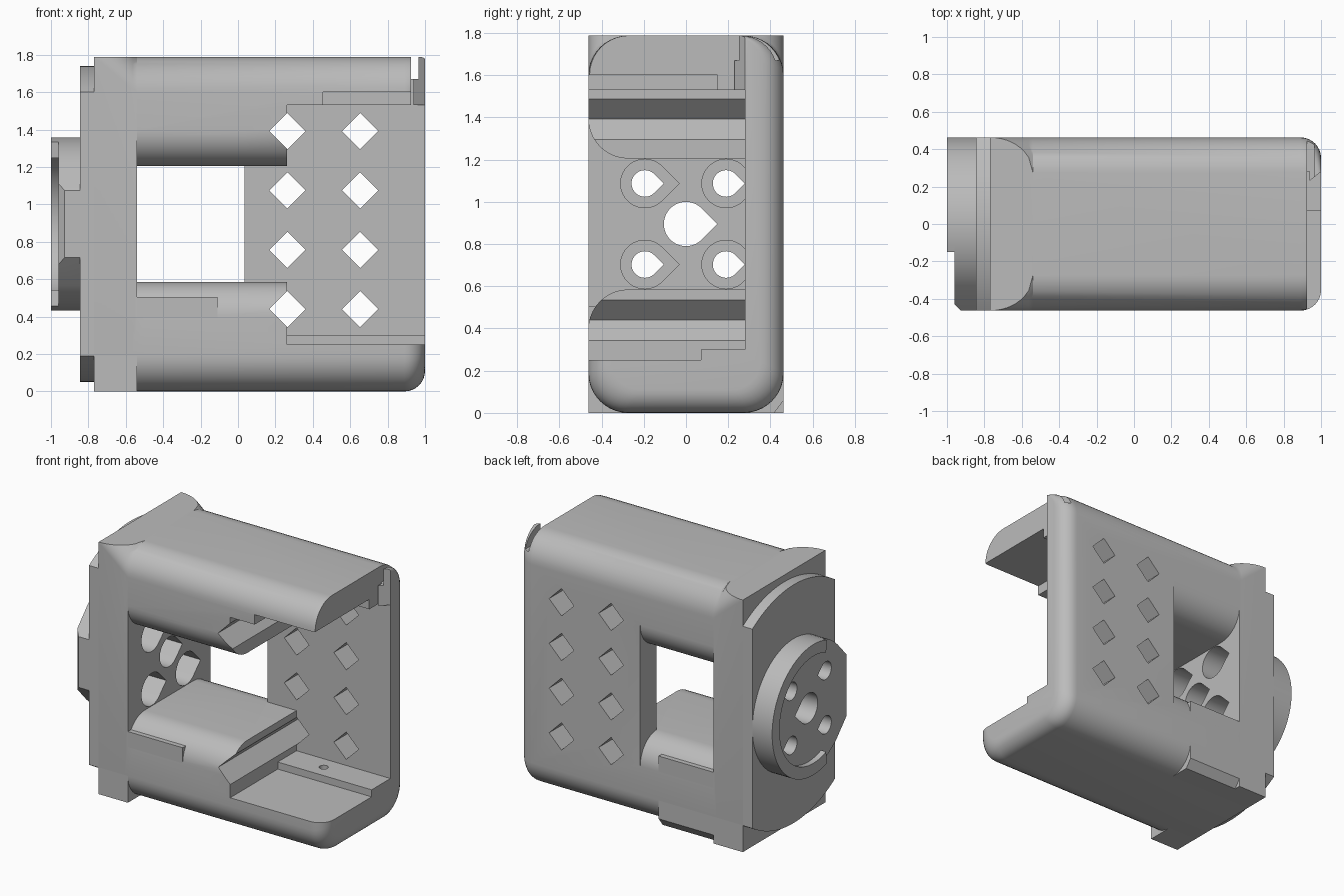
import bpy, bmesh, math

if "Cube" in bpy.data.objects:
    bpy.data.objects.remove(bpy.data.objects["Cube"], do_unlink=True)

gray = bpy.data.materials.new("plain gray")
gray.use_nodes = True
gray.diffuse_color = (0.5, 0.5, 0.5, 1)
gray.node_tree.nodes["Principled BSDF"].inputs["Base Color"].default_value = (0.5, 0.5, 0.5, 1)

W, H, R = 0.463, 1.788, 0.19    # half depth, height, corner radius
MID = 0.895                     # axis height of the hub


def loft(name, rings):
    """Closed solid through rings of equal point count."""
    bm = bmesh.new()
    loops = [[bm.verts.new(p) for p in ring] for ring in rings]
    n = len(loops[0])
    for a, b in zip(loops, loops[1:]):
        for i in range(n):
            j = (i + 1) % n
            bm.faces.new((a[i], a[j], b[j], b[i]))
    bm.faces.new(loops[0][::-1])
    bm.faces.new(loops[-1])
    bmesh.ops.recalc_face_normals(bm, faces=bm.faces)
    me = bpy.data.meshes.new(name)
    bm.to_mesh(me)
    bm.free()
    me.materials.append(gray)
    ob = bpy.data.objects.new(name, me)
    bpy.context.collection.objects.link(ob)
    return ob


def prism_x(name, yz, x0, x1):
    return loft(name, [[(x, y, z) for y, z in yz] for x in (x0, x1)])


def prism_y(name, xz, y0, y1):
    return loft(name, [[(x, y, z) for x, z in xz] for y in (y0, y1)])


def prism_z(name, xy, z0, z1):
    return loft(name, [[(x, y, z) for x, y in xy] for z in (z0, z1)])


def box(x0, x1, y0, y1, z0, z1, name="cutter"):
    return prism_x(name, [(y0, z0), (y1, z0), (y1, z1), (y0, z1)], x0, x1)


def arc(cy, cz, r, a0, a1, n=10):
    angles = [math.radians(a0 + (a1 - a0) * i / n) for i in range(n + 1)]
    return [(cy + r * math.cos(a), cz + r * math.sin(a)) for a in angles]


def drop(cy, cz, r, x0, x1):
    """Teardrop hole along x with its point towards the back."""
    pts = arc(cy, cz, r, 45, 315, 30) + [(cy + r * math.sqrt(2), cz)]
    return prism_x("cutter", pts, x0, x1)


def cut(ob, cutters):
    bpy.context.view_layer.objects.active = ob
    for c in cutters:
        mod = ob.modifiers.new("cut", 'BOOLEAN')
        mod.operation = 'DIFFERENCE'
        mod.solver = 'EXACT'
        mod.object = c
        bpy.ops.object.modifier_apply(modifier=mod.name)
        bpy.data.objects.remove(c, do_unlink=True)


def section(x, r, rise, inset=0.0):
    """Cross-section of the body; the top arcs stop at height `rise`, the inset spares the top."""
    w = W - inset
    a = math.degrees(math.asin(min(1, rise / r)))
    pts = (arc(w - r, H - rise, r, 0, a)
           + arc(-w + r, H - rise, r, 180 - a, 180)
           + arc(-w + r, inset + r, r, 180, 270)
           + arc(w - r, inset + r, r, 270, 360))
    return [(x, y, z) for y, z in pts]


# Body: top edges scooped out of the square flange, then a rounded block with a rounded far end
rings = []
for i in range(11):
    t = max(0.04, i / 10)
    rings.append(section(-0.77 + 0.23 * i / 10, R, R * t))
for i in range(9):
    t = math.sin(math.pi / 2 * i / 8)
    d = 0.11 * (1 - math.sqrt(max(0, 1 - t * t)))
    rings.append(section(0.89 + 0.11 * t, R - d * 0.5, R - d * 0.5, d))
frame = loft("frame", rings)

# Window between the two rounded arms
LO, HI = 0.585, 1.205
front = [(-0.6, LO - R)] + arc(-W + R, LO - R, R, 180, 90)
back = arc(W - R, LO - R, R, 90, 0) + [(0.6, LO - R)]


def mirrored(low):
    return low + [(y, LO + HI - z) for y, z in reversed(low)]


cut(frame, [
    prism_x("cutter", mirrored(front + back), -0.54, 0.035),
    prism_x("cutter", mirrored(front + [(0.28, LO)]), -0.5, 0.30),
])

# Open bay, tray step, ceiling recess, slanted open end and the thin end slot
slant = [(0.925, -0.6), (0.925, 0.22), (1.01, 0.287), (1.2, 0.287), (1.2, -0.6)]
cut(frame, [
    box(0.263, 1.2, -0.6, 0.28, 0.30, 1.53),
    box(0.263, 1.2, -0.6, 0.07, 0.25, 0.40),
    box(0.455, 1.2, -0.6, 0.15, 1.45, 1.60),
    prism_z("cutter", slant, 1.45, 1.95),
    box(0.925, 0.965, -0.6, 0.6, 1.67, 1.95),
    box(0.925, 0.937, 0.1, 0.28, 1.50, 1.75),
])

# Diamond holes through the back wall, notching the arm ends
D = 0.097
cut(frame, [prism_y("cutter", [(x - D, z), (x, z - D), (x + D, z), (x, z + D)], -0.7, 0.7)
            for x in (0.264, 0.653) for z in (0.44, 0.757, 1.075, 1.392)])

# Small pilot hole in the tray step
cut(frame, [prism_z("cutter", arc(0.55, 0.175, 0.03, 0, 345, 23), 0.2, 0.4)])

# Square foot under the flange, and the squared lower back edge
box(-0.77, -0.54, -W, -W + R, 0, R, "front_foot")
box(-0.77, -0.54, W - R, W, 0, R, "back_foot")
prism_x("back_edge", [(W - R, 0), (W - 0.045, 0), (W, 0.06), (W, R), (W - R, R)], -0.54, -0.11)

# Narrow ledges on the lower arm beside the window
for name, side in (("front_ledge", -1), ("back_ledge", 1)):
    y0, y1 = sorted((side * W, side * (W - 0.06)))
    box(-0.54, -0.11, y0, y1, LO - R, 0.505, name)

# End plate: a disc trimmed to the depth of the body
a = math.degrees(math.acos(W / 0.845))
plate_profile = arc(0, MID, 0.845, a, 180 - a, 24) + arc(0, MID, 0.845, 180 + a, 360 - a, 24)
end_plate = prism_x("end_plate", plate_profile, -0.845, -0.77)

# Hub with a flattened pointed front, chamfered at the outer edge
hub = prism_x("hub", arc(0, MID, W, -135, 135, 54) + [(-W, MID + 0.18), (-W, MID - 0.18)],
              -0.96, -0.845)
cut(hub, [prism_z("cutter", [(-1.0, -0.39), (-0.85, -0.54), (-1.0, -0.54)], 0.2, 1.6)])

# Raised rim on the hub, open at the front
hub_rim = prism_x("hub_rim", arc(0, MID, W, -109, 109, 44) + arc(0, MID, 0.38, 112, -112, 44),
                  -1.0, -0.96)

# Teardrop holes through hub, plate and flange, with wide bores on the inside
for part in (frame, end_plate, hub):
    holes = [drop(0, MID, 0.105, -1.1, -0.3)]
    for y in (-0.195, 0.19):
        for z in (0.703, 1.087):
            holes.append(drop(y, z, 0.063, -1.1, -0.3))
            if part is frame:
                holes.append(drop(y, z, 0.115, -0.74, -0.4))
    cut(part, holes)

# Smooth curves, crisp edges
for part in (frame, end_plate, hub, hub_rim):
    bpy.ops.object.select_all(action='DESELECT')
    part.select_set(True)
    bpy.context.view_layer.objects.active = part
    bpy.ops.object.shade_smooth_by_angle(angle=math.radians(30))
